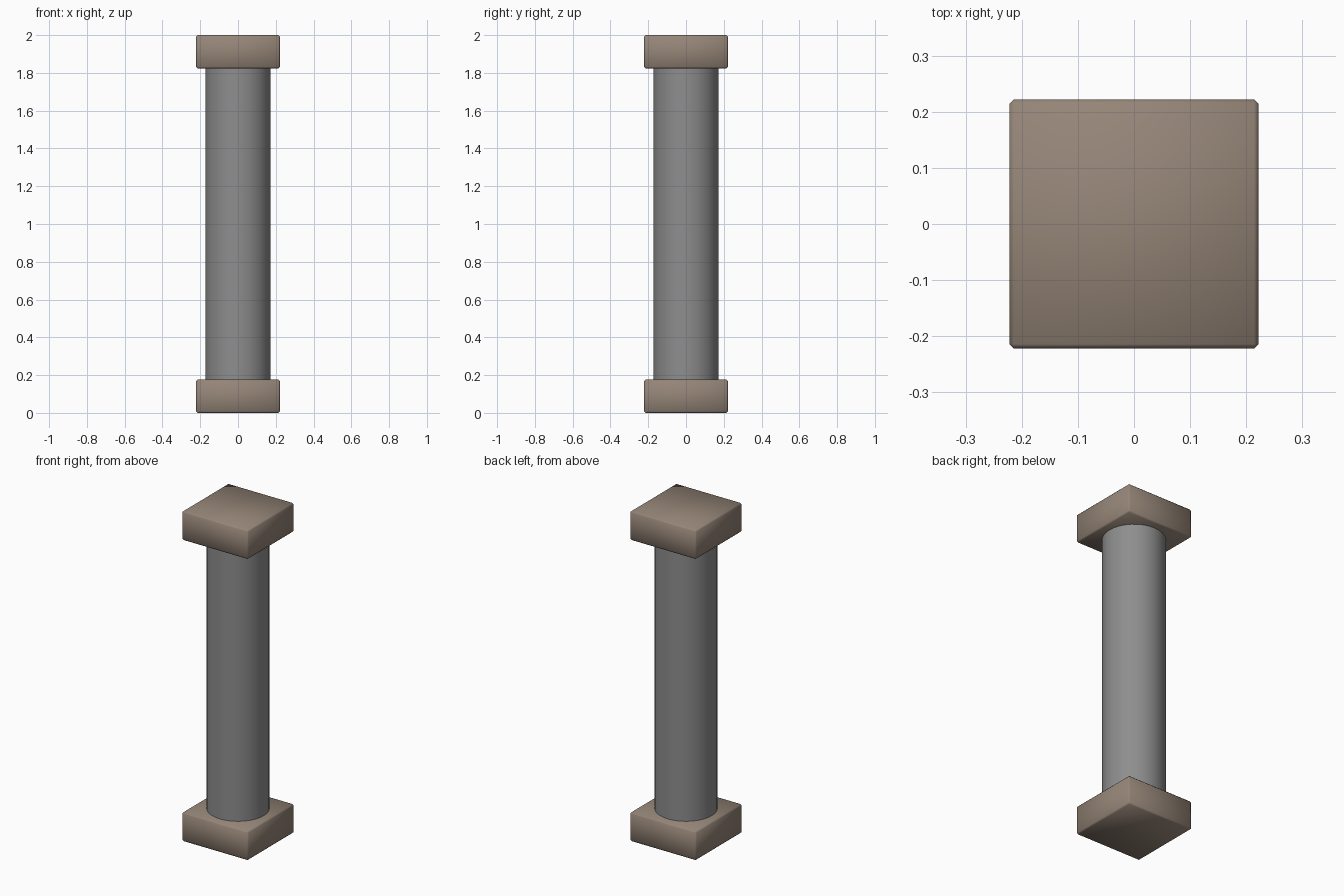
import bpy

if "Cube" in bpy.data.objects:
    bpy.data.objects.remove(bpy.data.objects["Cube"])


def material(name, rgb):
    m = bpy.data.materials.new(name)
    m.diffuse_color = (*rgb, 1.0)
    m.use_nodes = True
    m.node_tree.nodes["Principled BSDF"].inputs["Base Color"].default_value = m.diffuse_color
    return m


stone_brown = material("brown stone", (0.30, 0.235, 0.185))
stone_grey = material("grey stone", (0.27, 0.27, 0.27))

HEIGHT = 2.0
BLOCK_W = 0.444
BLOCK_H = 0.176
SHAFT_R = 0.173


# Square end block with small chamfers, softly shaded all round
def end_block(name, z):
    bpy.ops.mesh.primitive_cube_add(size=1, location=(0, 0, z))
    ob = bpy.context.object
    ob.name = name
    ob.scale = (BLOCK_W, BLOCK_W, BLOCK_H)
    bpy.ops.object.transform_apply(location=False, rotation=False, scale=True)
    bev = ob.modifiers.new("chamfer", 'BEVEL')
    bev.width = 0.008
    bev.segments = 1
    ob.data.materials.append(stone_brown)
    bpy.ops.object.shade_smooth()


end_block("base_block", BLOCK_H / 2)
end_block("top_block", HEIGHT - BLOCK_H / 2)

# Round shaft between the blocks, ends sunk slightly into them
bpy.ops.mesh.primitive_cylinder_add(
    vertices=32, radius=SHAFT_R, depth=HEIGHT - 2 * BLOCK_H + 0.01,
    end_fill_type='NOTHING', location=(0, 0, HEIGHT / 2))
shaft = bpy.context.object
shaft.name = "shaft"
shaft.data.materials.append(stone_grey)
bpy.ops.object.shade_smooth()
